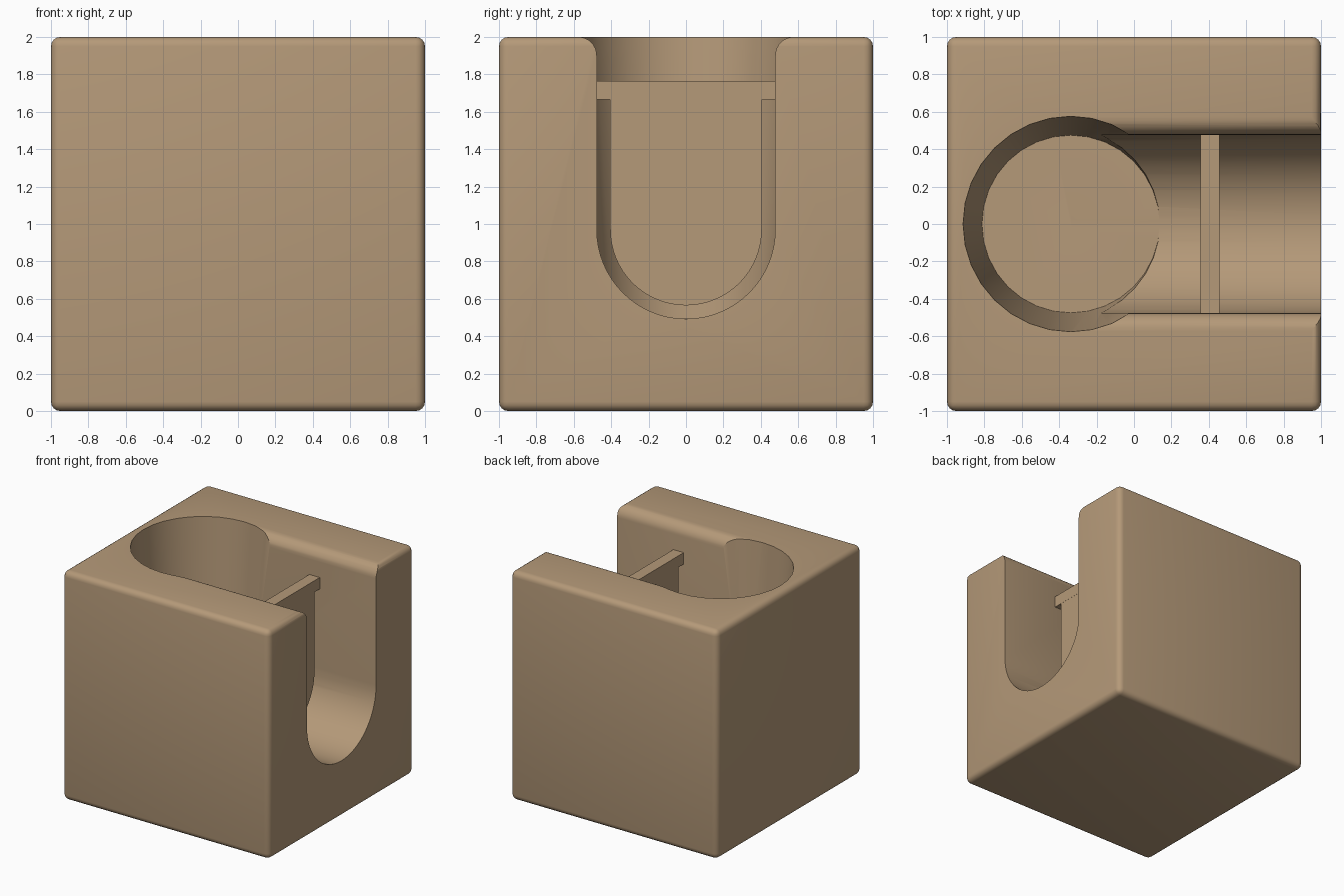
import bpy, bmesh, math

if "Cube" in bpy.data.objects:
    bpy.data.objects.remove(bpy.data.objects["Cube"])

tan = bpy.data.materials.new("tan")
tan.diffuse_color = (0.46, 0.32, 0.19, 1)
tan.use_nodes = True
tan.node_tree.nodes["Principled BSDF"].inputs["Base Color"].default_value = tan.diffuse_color


def make(name, bm, angle=30):
    bmesh.ops.recalc_face_normals(bm, faces=bm.faces)
    me = bpy.data.meshes.new(name)
    bm.to_mesh(me)
    bm.free()
    ob = bpy.data.objects.new(name, me)
    bpy.context.collection.objects.link(ob)
    me.materials.append(tan)
    return ob


def activate(ob):
    bpy.ops.object.select_all(action='DESELECT')
    ob.select_set(True)
    bpy.context.view_layer.objects.active = ob


def prism(name, half, x0, x1):
    """Extrude a mirrored (y, z) outline along x; half runs bottom to top, y > 0."""
    outline = [(0, half[0][1])] + half[1:] + [(-y, z) for y, z in reversed(half[1:])]
    bm = bmesh.new()
    f = bm.faces.new([bm.verts.new((x0, y, z)) for y, z in outline])
    r = bmesh.ops.extrude_face_region(bm, geom=[f])
    for v in r['geom']:
        if isinstance(v, bmesh.types.BMVert):
            v.co.x = x1
    return make(name, bm)


def round_bottom(r, zc, n=16):
    return [(r * math.sin(a), zc - r * math.cos(a))
            for a in (i * math.pi / 2 / n for i in range(n + 1))]


def box(name, size, loc):
    bm = bmesh.new()
    bmesh.ops.create_cube(bm, size=1)
    for v in bm.verts:
        v.co = [v.co[i] * size[i] + loc[i] for i in range(3)]
    return make(name, bm)


# Block with softened edges
block = box("block", (2, 2, 2), (0, 0, 1))
bev = block.modifiers.new("bevel", 'BEVEL')
bev.width, bev.segments = 0.05, 4

# Slot cutter: round bottom, straight walls, flared rounded lips
half = round_bottom(0.477, 0.97)
half += [(0.575 - 0.098 * math.cos(a), 1.9 + 0.1 * math.sin(a))
         for a in (i * math.pi / 16 for i in range(9))]
half.append((0.575, 2.1))
slot = prism("slot_cutter", half, -0.335, 1.2)

# Tapered round pocket cutter
z0, z1, r0, r1 = 0.494, 2.1, 0.475, 0.5826
bm = bmesh.new()
bmesh.ops.create_cone(bm, cap_ends=True, segments=32, radius1=r0, radius2=r1, depth=z1 - z0)
for v in bm.verts:
    v.co.x -= 0.338
    v.co.z += (z0 + z1) / 2
pocket = make("pocket_cutter", bm)

for cutter in (slot, pocket):
    m = block.modifiers.new("cut", 'BOOLEAN')
    m.operation, m.solver, m.object = 'DIFFERENCE', 'EXACT', cutter
    cutter.hide_render = True
activate(block)
for m in list(block.modifiers):
    bpy.ops.object.modifier_apply(modifier=m.name)
for cutter in (slot, pocket):
    bpy.data.objects.remove(cutter)

# Gate hanging in the slot: panel with round bottom, and crossbar
gate = prism("gate_panel", round_bottom(0.405, 0.97) + [(0.405, 1.67)], 0.357, 0.455)
bar = box("gate_crossbar", (0.1, 0.954, 0.1), (0.406, 0, 1.715))

for ob in (block, gate):
    activate(ob)
    bpy.ops.object.shade_smooth_by_angle(angle=math.radians(30))
